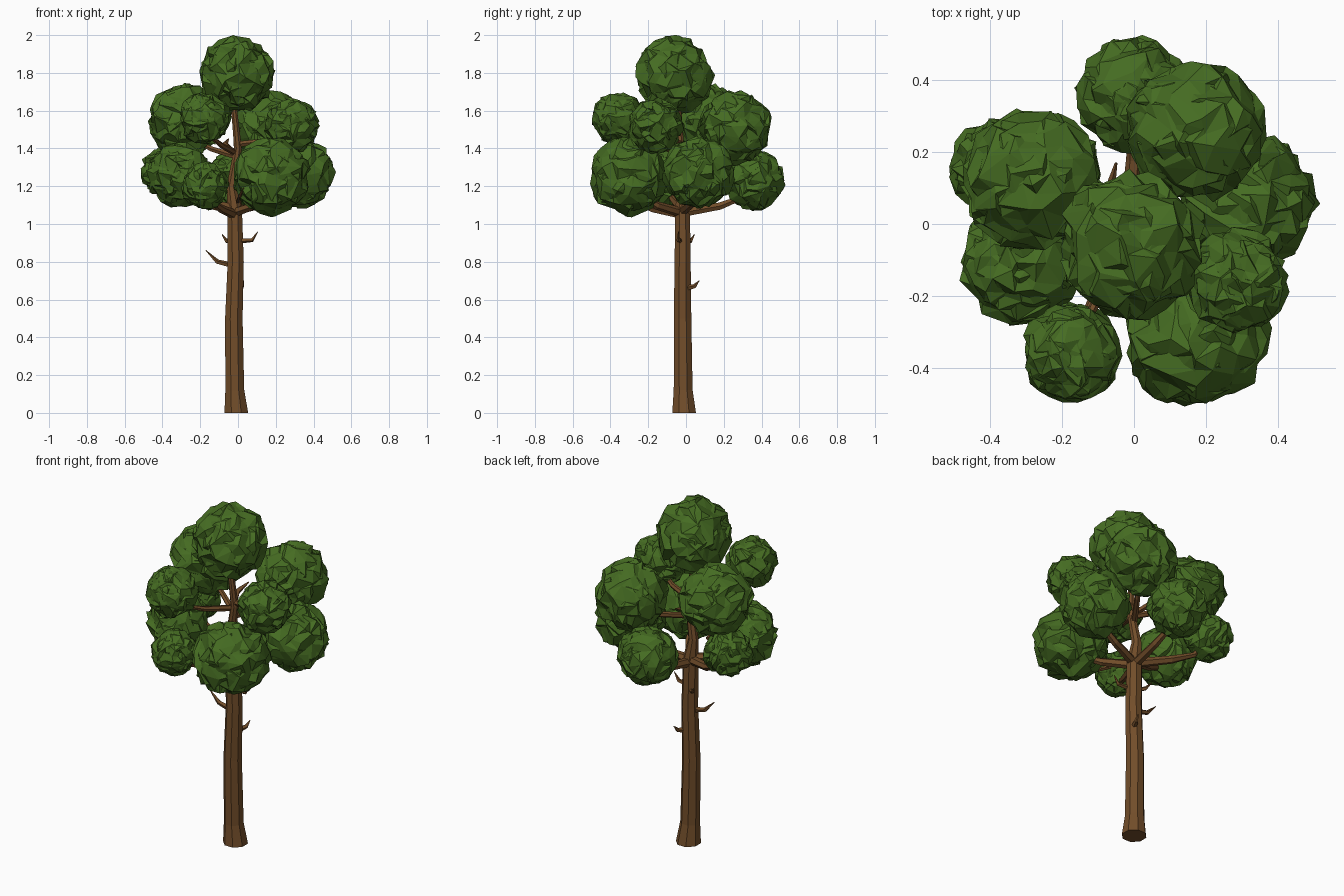
import bpy, bmesh, math, random
from mathutils import Vector

if "Cube" in bpy.data.objects:
    bpy.data.objects.remove(bpy.data.objects["Cube"])

random.seed(7)


def material(name, rgb):
    m = bpy.data.materials.new(name)
    m.diffuse_color = (*rgb, 1)
    m.use_nodes = True
    m.node_tree.nodes["Principled BSDF"].inputs["Base Color"].default_value = m.diffuse_color
    return m


BARK = material("brown bark", (0.168, 0.075, 0.023))
LEAF = material("leaf green", (0.06, 0.15, 0.016))


def finish(bm, name, mat):
    bmesh.ops.recalc_face_normals(bm, faces=bm.faces)
    mesh = bpy.data.meshes.new(name)
    bm.to_mesh(mesh)
    bm.free()
    mesh.materials.append(mat)
    ob = bpy.data.objects.new(name, mesh)
    bpy.context.collection.objects.link(ob)
    return ob


def tube(name, path, sides):
    """Faceted limb through (x, y, z, radius) points, capped at both ends."""
    bm = bmesh.new()
    pts = [Vector(p[:3]) for p in path]
    ref = Vector((0, 1, 0)) if abs((pts[-1] - pts[0]).normalized().y) < 0.8 else Vector((1, 0, 0))
    rings = []
    for i, p in enumerate(pts):
        d = (pts[min(i + 1, len(pts) - 1)] - pts[max(i - 1, 0)]).normalized()
        if i == 0 and name == "trunk":
            d = Vector((0, 0, 1))
        u = d.cross(ref).normalized()
        v = d.cross(u)
        ring = []
        for k in range(sides):
            a = 2 * math.pi * (k + 0.5) / sides
            ring.append(bm.verts.new(p + path[i][3] * (u * math.cos(a) + v * math.sin(a))))
        rings.append(ring)
    for a, b in zip(rings, rings[1:]):
        for k in range(sides):
            j = (k + 1) % sides
            bm.faces.new((a[k], a[j], b[j], b[k]))
    bm.faces.new(rings[0])
    bm.faces.new(rings[-1])
    return finish(bm, name, BARK)


def leaf_clump(name, centre, r):
    """Two interpenetrating jittered balls give the spiky leaf surface."""
    bm = bmesh.new()
    for shell in range(2):
        new = bmesh.ops.create_icosphere(bm, subdivisions=3, radius=1)["verts"]
        for v in new:
            jitter = Vector([random.uniform(-0.13, 0.13) for _ in range(3)])
            d = (v.co + jitter).normalized()
            v.co = Vector(centre) + d * r * random.uniform(0.84, 1.07)
    return finish(bm, name, LEAF)


# Trunk with flared foot and thin leader up into the crown
tube("trunk", [(-0.009, -0.01, 0, 0.068), (-0.017, -0.015, 0.12, 0.054),
               (-0.022, -0.018, 0.5, 0.05), (-0.012, -0.018, 0.8, 0.046),
               (-0.018, -0.018, 1.08, 0.042), (-0.035, -0.02, 1.2, 0.028),
               (0.0, -0.03, 1.4, 0.022), (-0.02, -0.04, 1.6, 0.017),
               (-0.01, -0.06, 1.75, 0.01)], 8)

# Foliage: (x, y, z, radius, height where its branch leaves the trunk)
CLUMPS = [
    (-0.01, -0.06, 1.79, 0.203, None),
    (-0.28, 0.12, 1.545, 0.195, 1.36),
    (-0.175, -0.36, 1.56, 0.137, 1.38),
    (0.285, -0.16, 1.52, 0.143, 1.42),
    (0.17, 0.26, 1.51, 0.193, 1.33),
    (-0.315, -0.11, 1.26, 0.168, 1.08),
    (0.175, -0.31, 1.25, 0.203, 1.06),
    (0.32, 0.065, 1.27, 0.188, 1.07),
    (0.0, 0.36, 1.235, 0.16, 1.06),
    (-0.385, 0.16, 1.28, 0.13, 1.07),
    (-0.175, -0.34, 1.2, 0.125, 1.05),
]
for i, (x, y, z, r, start) in enumerate(CLUMPS, 1):
    leaf_clump(f"leaf_clump_{i}", (x, y, z), r)
    if start:
        t = 0.022 if start < 1.2 else 0.015
        rise = 0.2 * (z - start)
        tube(f"branch_{i}", [(-0.018, -0.02, start, t * 1.2),
                             (x * 0.5, y * 0.5, start + rise, t),
                             (x * 0.8, y * 0.8, start + rise * 2.2, t * 0.7),
                             (x, y, z, t * 0.3)], 6)

# Broken twig stubs on the bare trunk
STUBS = [
    [(-0.03, -0.02, 0.78, 0.016), (-0.11, -0.02, 0.8, 0.013), (-0.17, -0.02, 0.86, 0.002)],
    [(0.0, -0.03, 0.91, 0.015), (0.075, -0.04, 0.915, 0.011), (0.105, -0.04, 0.96, 0.002)],
    [(-0.02, -0.01, 0.9, 0.015), (-0.06, 0.025, 0.91, 0.011), (-0.085, 0.045, 0.945, 0.002)],
    [(0.0, 0.0, 0.66, 0.017), (0.022, 0.045, 0.67, 0.012), (0.03, 0.07, 0.7, 0.002)],
    # small twigs peeking out between the leaves
    [(-0.01, -0.03, 1.37, 0.013), (-0.07, 0.09, 1.42, 0.018), (-0.05, 0.17, 1.45, 0.004)],
    [(0.0, -0.2, 1.12, 0.012), (0.01, -0.35, 1.15, 0.009), (0.03, -0.42, 1.19, 0.003)],
]
for i, path in enumerate(STUBS, 1):
    tube(f"twig_stub_{i}", path, 5)
